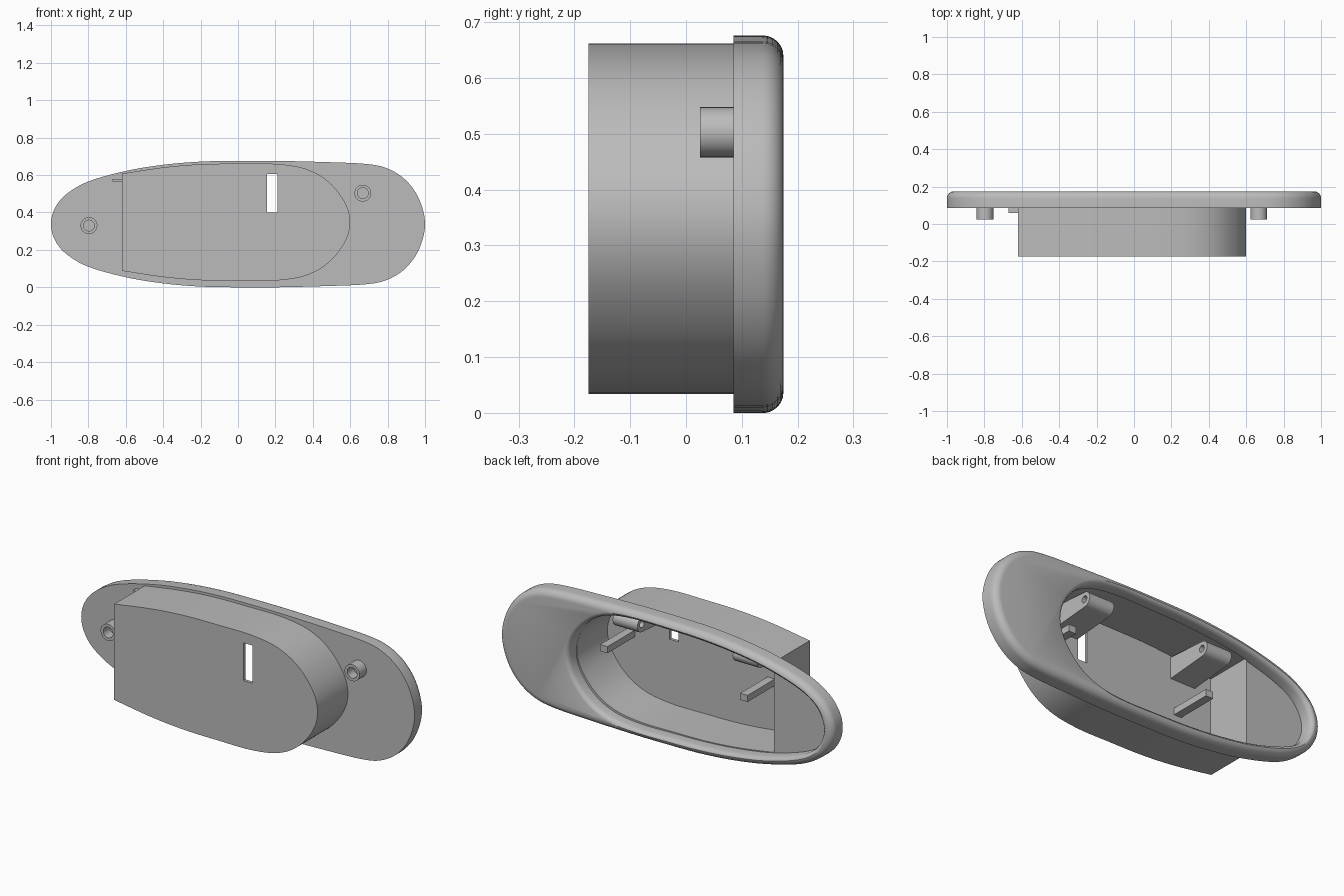
import bpy, bmesh, math
from mathutils import Vector

cube = bpy.data.objects.get("Cube")
if cube:
    bpy.data.objects.remove(cube, do_unlink=True)

grey = bpy.data.materials.new("plain_grey")
grey.use_nodes = True
colour = (0.5, 0.5, 0.5, 1)
grey.diffuse_color = colour
grey.node_tree.nodes["Principled BSDF"].inputs["Base Color"].default_value = colour


def outline(half, mid, round_tail=True, n=6):
    """Smooth closed outline from upper half points (x, height), nose to tail."""
    p = [Vector(q) for q in half]
    flip = lambda v: Vector((v.x, -v.y))
    c = [flip(p[1])] + p + [flip(p[-2]) if round_tail else p[-1]]
    top = []
    for a, b, d, e in zip(c, c[1:], c[2:], c[3:]):
        for i in range(n):
            t = i / n
            top.append(0.5 * (2 * b + (d - a) * t + (2 * a - 5 * b + 4 * d - e) * t * t
                              + (3 * b - a - 3 * d + e) * t ** 3))
    top.append(p[-1])
    low = [flip(v) for v in reversed(top[1:-1] if round_tail else top[1:])]
    return [v + Vector((0, mid)) for v in top + low]


def circle(u, v, r, n=32):
    return [Vector((u + r * math.cos(i * math.tau / n), v + r * math.sin(i * math.tau / n)))
            for i in range(n)]


def inset(pts, d):
    """Move a counter-clockwise outline inward by d."""
    out = []
    for i, v in enumerate(pts):
        e1 = (v - pts[i - 1]).normalized()
        e2 = (pts[(i + 1) % len(pts)] - v).normalized()
        n1, n2 = Vector((-e1.y, e1.x)), Vector((-e2.y, e2.x))
        m = (n1 + n2).normalized()
        out.append(v + m * d / max(m.dot(n1), 0.4))
    return out


def loft(name, pts, steps, axis="y"):
    """Capped solid through copies of an outline at (depth, inset) steps."""
    bm = bmesh.new()
    rings = []
    for depth, d in steps:
        rings.append([bm.verts.new((v.x, depth, v.y) if axis == "y" else (depth, v.x, v.y))
                      for v in inset(pts, d)])
    for a, b in zip(rings, rings[1:]):
        for i in range(len(a)):
            bm.faces.new((a[i - 1], a[i], b[i], b[i - 1]))
    bm.faces.new(rings[0])
    bm.faces.new(rings[-1])
    bmesh.ops.recalc_face_normals(bm, faces=bm.faces)
    mesh = bpy.data.meshes.new(name)
    bm.to_mesh(mesh)
    bm.free()
    mesh.materials.append(grey)
    ob = bpy.data.objects.new(name, mesh)
    bpy.context.collection.objects.link(ob)
    return ob


def box(name, x, y, z):
    pts = [Vector((x[0], z[0])), Vector((x[1], z[0])), Vector((x[1], z[1])), Vector((x[0], z[1]))]
    return loft(name, pts, [(y[0], 0), (y[1], 0)])


def activate(ob):
    bpy.ops.object.select_all(action="DESELECT")
    ob.select_set(True)
    bpy.context.view_layer.objects.active = ob


def cut(ob, *cutters):
    activate(ob)
    for c in cutters:
        c.hide_render = True
        m = ob.modifiers.new("cut", "BOOLEAN")
        m.operation, m.solver, m.object = "DIFFERENCE", "EXACT", c
        bpy.ops.object.modifier_apply(modifier=m.name)


# Outlines
rim = outline([(1, 0), (.97, .13), (.9, .232), (.8, .297), (.68, .322), (.45, .332), (.2, .338),
               (0, .338), (-.2, .334), (-.4, .317), (-.6, .284), (-.8, .228), (-.92, .158),
               (-.98, .083), (-1, 0)], .338)
shell = outline([(.6, 0), (.57, .11), (.48, .22), (.36, .286), (.2, .312), (0, .313),
                 (-.2, .31), (-.4, .293), (-.62, .26)], .348, False)
mouth = outline([(.585, 0), (.555, .11), (.465, .215), (.35, .272), (.2, .293), (0, .292),
                 (-.2, .287), (-.4, .27), (-.6, .237), (-.8, .175), (-.9, .105), (-.94, 0)], .338)

# Cutters for the cavity, the flared mouth and the slot
cavity = loft("cavity_cutter", shell, [(-.158, .018), (.11, .018)])
opening = loft("opening_cutter", mouth, [(.105, 0), (.15, 0), (.163, -.004), (.171, -.011),
                                         (.175, -.02), (.2, -.02)])
slot = box("slot_cutter", (.155, .21), (-.3, -.1), (.4, .605))

# Rounded bezel plate
r = .038
bezel = loft("bezel", rim, [(.085, 0)] + [
    (.175 - r + r * math.sin(a), r * (1 - math.cos(a)))
    for a in [math.radians(15 * i) for i in range(7)]])
cut(bezel, opening, cavity)

# Recessed housing
housing = loft("housing", shell, [(-.175, 0), (.09, 0)])
cut(housing, cavity, slot)
parts = [bezel, housing]

# Hollow mounting pins on the front
for side, x, z in (("right", -.797, .33), ("left", .667, .503)):
    parts.append(loft(side + "_mounting_pin", circle(x, z, .045),
                      [(.09, 0), (.025, 0), (.025, .016), (.08, .016)]))

# Hinge lugs with a cross hole
lug = [Vector((-.165, .505))] + [
    Vector((.07 + .04 * math.cos(a), .565 + .04 * math.sin(a)))
    for a in [math.radians(-90 + 15 * i) for i in range(13)]] + [Vector((-.165, .62))]
hole = loft("hinge_hole_cutter", circle(.07, .567, .018, 20), [(-1, 0), (1, 0)], "x")
for side, x in (("left", .215), ("right", -.505)):
    ob = loft(side + "_hinge_lug", lug, [(x, 0), (x + .148, 0)], "x")
    cut(ob, hole)
    parts.append(ob)

# Stop posts standing on the housing floor
for side, x, z in (("left", .44, .375), ("right", -.4, .335)):
    parts.append(box(side + "_stop_post", (x - .022, x + .022), (-.165, .075),
                     (z - .018, z + .018)))

# Small rib beside the housing
parts.append(box("side_rib", (-.67, -.61), (.06, .09), (.565, .58)))

for c in (cavity, opening, slot, hole):
    bpy.data.objects.remove(c, do_unlink=True)
for ob in parts:
    activate(ob)
    bpy.ops.object.shade_smooth_by_angle(angle=math.radians(30))
